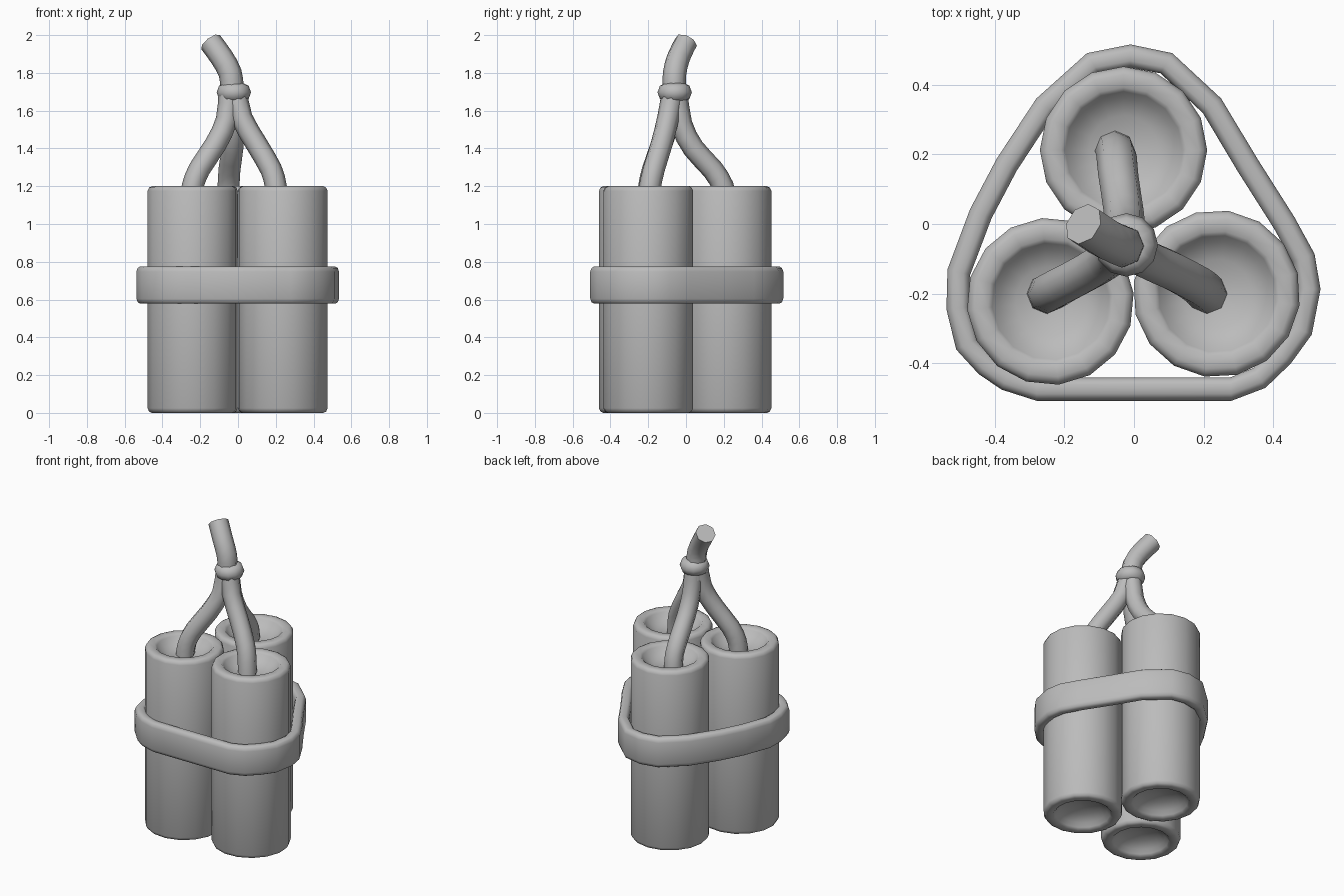
import bpy, bmesh, math
from mathutils import Vector

if "Cube" in bpy.data.objects:
    bpy.data.objects.remove(bpy.data.objects["Cube"])

grey = bpy.data.materials.new("plain_grey")
grey.diffuse_color = (0.5, 0.5, 0.5, 1)
grey.use_nodes = True
grey.node_tree.nodes["Principled BSDF"].inputs["Base Color"].default_value = grey.diffuse_color


def grid_object(name, rings, close_rings=False, cap=True, angle=40):
    """Skin a list of closed rings of points into one smooth object."""
    bm = bmesh.new()
    vs = [[bm.verts.new(p) for p in r] for r in rings]
    n = len(vs[0])
    for i in range(len(vs) if close_rings else len(vs) - 1):
        a, b = vs[i], vs[(i + 1) % len(vs)]
        for j in range(n):
            k = (j + 1) % n
            bm.faces.new((a[j], a[k], b[k], b[j]))
    if cap and not close_rings:
        bm.faces.new(vs[0][::-1])
        bm.faces.new(vs[-1])
    bmesh.ops.recalc_face_normals(bm, faces=bm.faces)
    me = bpy.data.meshes.new(name)
    bm.to_mesh(me)
    bm.free()
    me.materials.append(grey)
    ob = bpy.data.objects.new(name, me)
    bpy.context.collection.objects.link(ob)
    bpy.ops.object.select_all(action='DESELECT')
    ob.select_set(True)
    bpy.context.view_layer.objects.active = ob
    bpy.ops.object.shade_smooth_by_angle(angle=math.radians(angle))
    return ob


def circle(c, r, z, n, phase=0.0):
    return [(c[0] + r * math.cos(phase + math.tau * i / n),
             c[1] + r * math.sin(phase + math.tau * i / n), z) for i in range(n)]


def tube(name, pts, r, n=8):
    """Round tube along a smoothed path."""
    p = [Vector(q) for q in pts]
    path = []
    for i in range(len(p) - 1):          # Catmull-Rom, two steps per span
        a, b, c, d = p[max(i - 1, 0)], p[i], p[i + 1], p[min(i + 2, len(p) - 1)]
        for t in (0, 0.5):
            path.append(0.5 * (2 * b + (c - a) * t + (2 * a - 5 * b + 4 * c - d) * t * t
                               + (3 * b - a - 3 * c + d) * t ** 3))
    path.append(p[-1])
    rings = []
    for i, q in enumerate(path):
        d = (path[min(i + 1, len(path) - 1)] - path[max(i - 1, 0)]).normalized()
        u = Vector((0, 1, 0)).cross(d).normalized()
        v = d.cross(u)
        rings.append([q + r * (u * math.cos(math.tau * j / n) + v * math.sin(math.tau * j / n))
                      for j in range(n)])
    return grid_object(name, rings, angle=50)


# Sticks: tubes with a rounded rim and a dished recess at both ends
half = [(0.01, 0.075), (0.10, 0.065), (0.15, 0.035), (0.168, 0.012), (0.180, 0.0),
        (0.217, 0.0), (0.232, 0.007), (0.240, 0.025)]
profile = half + [(r, 1.2 - z) for r, z in reversed(half)]
sticks = {"left_stick": (-0.24, -0.222, 0.1), "right_stick": (0.237, -0.2, 0.25),
          "back_stick": (-0.03, 0.212, 0.0)}
for name, (x, y, ph) in sticks.items():
    grid_object(name, [circle((x, y), r, z, 16, ph) for r, z in profile], angle=60)

# Band wrapped around the sticks
outline = [(-0.01, 0.515), (-0.135, 0.49), (-0.28, 0.36), (-0.394, 0.187), (-0.47, 0.043),
           (-0.535, -0.13), (-0.538, -0.245), (-0.51, -0.36), (-0.446, -0.43),
           (-0.38, -0.475), (-0.28, -0.507), (0.28, -0.507), (0.377, -0.47),
           (0.45, -0.40), (0.51, -0.317), (0.535, -0.187), (0.518, -0.086),
           (0.46, 0.02), (0.354, 0.187), (0.25, 0.36), (0.11, 0.49)]
section = [(0, 0.605), (0, 0.748), (0.007, 0.767), (0.02, 0.775), (0.047, 0.775),
           (0.06, 0.767), (0.067, 0.748), (0.067, 0.605), (0.06, 0.586),
           (0.047, 0.578), (0.02, 0.578), (0.007, 0.586)]
rings = []
for i, (x, y) in enumerate(outline):
    a = Vector(outline[i - 1])
    b = Vector(outline[(i + 1) % len(outline)])
    t = (b - a).normalized()             # outline runs counter-clockwise
    nx, ny = -t.y, t.x                   # inward direction
    rings.append([(x + nx * d, y + ny * d, z) for d, z in section])
grid_object("band", rings, close_rings=True, angle=60)

# Fuses rising from each stick and meeting at the knot
tube("left_fuse", [(-0.25, -0.2, 1.12), (-0.24, -0.195, 1.2), (-0.205, -0.175, 1.29),
                   (-0.12, -0.13, 1.42), (-0.06, -0.09, 1.55), (-0.045, -0.07, 1.7)], 0.058)
tube("right_fuse", [(0.21, -0.2, 1.12), (0.2, -0.19, 1.2), (0.175, -0.17, 1.29),
                    (0.10, -0.13, 1.42), (0.02, -0.095, 1.56), (-0.01, -0.07, 1.7)], 0.058)
tube("back_fuse", [(-0.055, 0.21, 1.12), (-0.05, 0.195, 1.2), (-0.045, 0.14, 1.29),
                   (-0.03, 0.04, 1.40), (-0.025, -0.025, 1.53), (-0.025, -0.05, 1.7)], 0.058)
tube("main_fuse", [(-0.03, -0.06, 1.62), (-0.032, -0.063, 1.72), (-0.042, -0.06, 1.80),
                   (-0.085, -0.04, 1.88), (-0.145, 0.0, 1.963)], 0.062)

# Knot ring
c = (-0.022, -0.06)
knot = [[(c[0] + (0.046 + 0.045 * math.cos(b)) * math.cos(a),
          c[1] + (0.046 + 0.045 * math.cos(b)) * math.sin(a),
          1.697 + 0.05 * math.sin(b))
         for b in (math.tau * j / 8 for j in range(8))]
        for a in (math.tau * i / 12 for i in range(12))]
grid_object("knot", knot, close_rings=True, angle=80)
